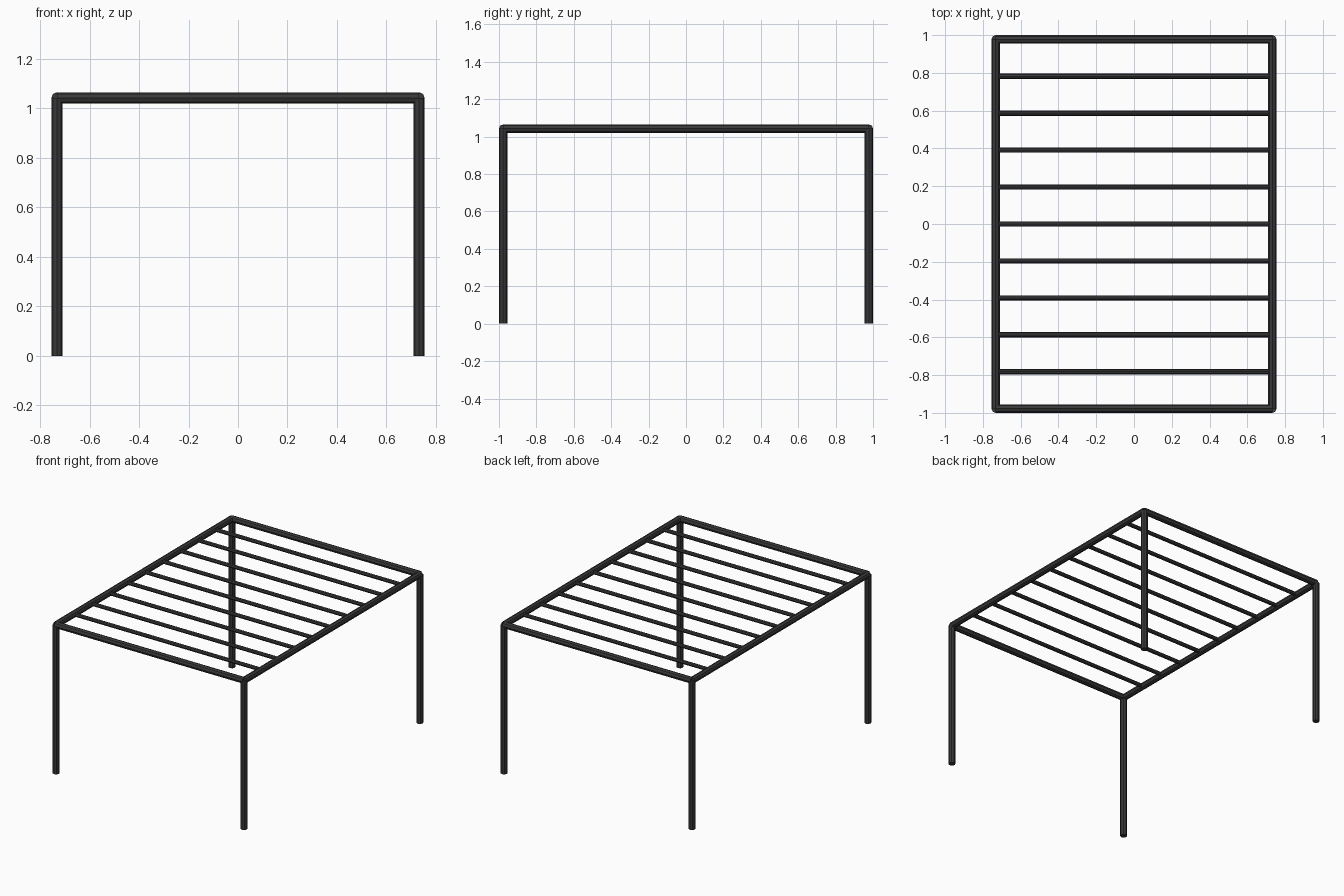
import bpy, math
from mathutils import Vector

if "Cube" in bpy.data.objects:
    bpy.data.objects.remove(bpy.data.objects["Cube"])

X, Y, Z = 0.732, 0.9775, 1.043   # tube centre lines
R, R_SLAT = 0.0225, 0.0135       # tube radii

steel = bpy.data.materials.new("dark steel")
steel.diffuse_color = (0.042, 0.040, 0.040, 1)
steel.use_nodes = True
steel.node_tree.nodes["Principled BSDF"].inputs["Base Color"].default_value = steel.diffuse_color


def tube(name, a, b, radius):
    """Eight-sided capped tube from a to b."""
    a, b = Vector(a), Vector(b)
    d = b - a
    bpy.ops.mesh.primitive_cylinder_add(vertices=8, radius=radius, depth=d.length,
                                        location=(a + b) / 2)
    ob = bpy.context.object
    if abs(d.x) > 0:
        ob.rotation_euler = (0, math.pi / 2, 0)
    elif abs(d.y) > 0:
        ob.rotation_euler = (math.pi / 2, 0, 0)
    ob.name = name
    ob.data.materials.append(steel)
    return ob


# Legs
for sx, side in ((-1, "left"), (1, "right")):
    for sy, end in ((-1, "front"), (1, "back")):
        tube(f"{end}_{side}_leg", (sx * X, sy * Y, 0), (sx * X, sy * Y, Z), R)

# Top frame
for s, side, end in ((-1, "left", "front"), (1, "right", "back")):
    tube(f"{side}_rail", (s * X, -Y, Z), (s * X, Y, Z), R)
    tube(f"{end}_rail", (-X, s * Y, Z), (X, s * Y, Z), R)

# Cross bars between the side rails
for i in range(1, 10):
    y = -Y + 2 * Y * i / 10
    tube(f"cross_bar_{i}", (-X, y, Z), (X, y, Z), R_SLAT)
